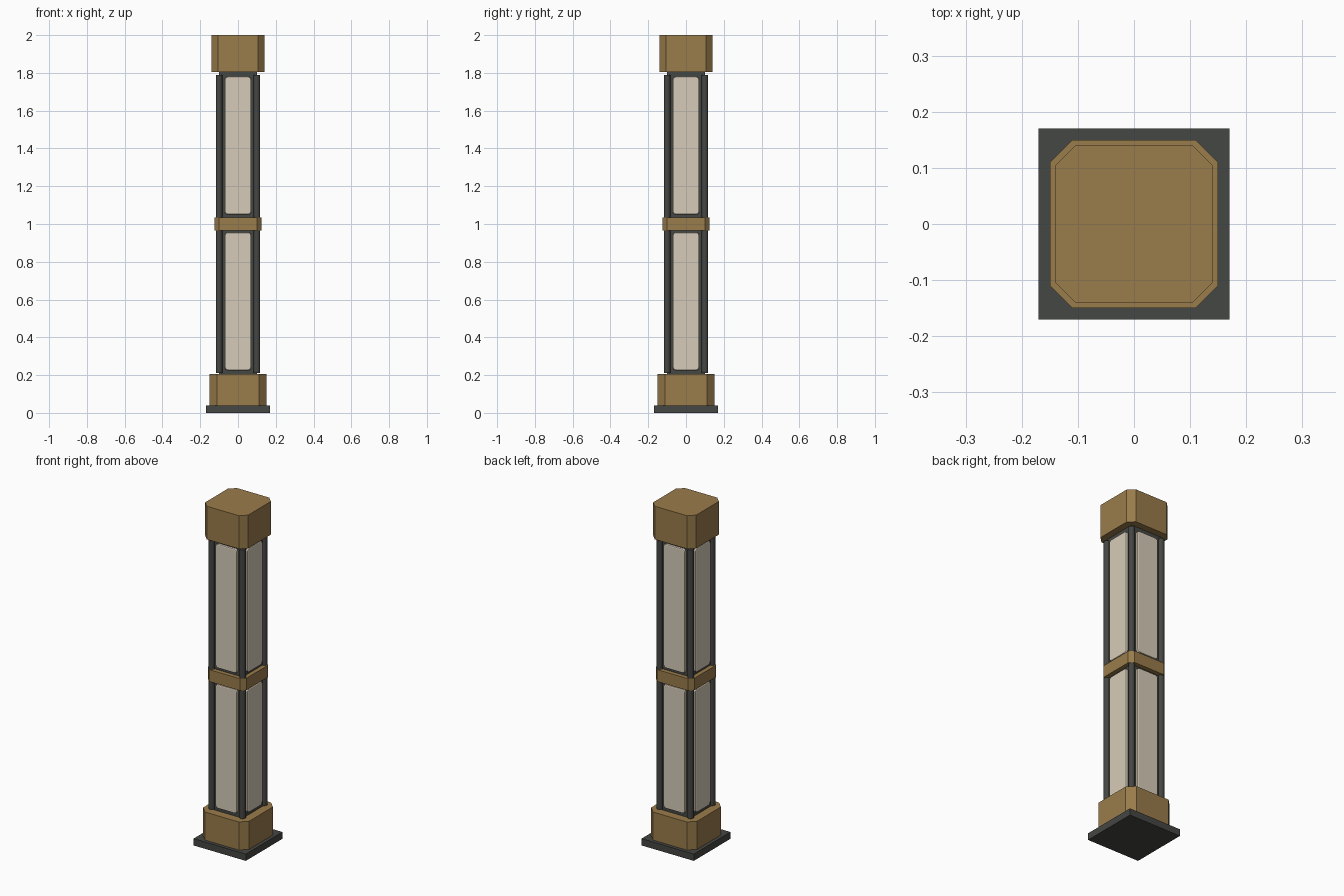
import bpy, bmesh, math
from mathutils import Matrix

if "Cube" in bpy.data.objects:
    bpy.data.objects.remove(bpy.data.objects["Cube"])


def material(name, rgb):
    m = bpy.data.materials.new(name)
    m.diffuse_color = (*rgb, 1)
    m.use_nodes = True
    m.node_tree.nodes["Principled BSDF"].inputs["Base Color"].default_value = m.diffuse_color
    return m


DARK = material("dark_metal", (0.06, 0.063, 0.056))
BRASS = material("brass", (0.32, 0.2, 0.07))
GLASS = material("frosted_glass", (0.68, 0.6, 0.48))


def finish(name, bm, mat):
    bmesh.ops.recalc_face_normals(bm, faces=bm.faces)
    mesh = bpy.data.meshes.new(name)
    bm.to_mesh(mesh)
    bm.free()
    ob = bpy.data.objects.new(name, mesh)
    bpy.context.collection.objects.link(ob)
    mesh.materials.append(mat)
    return ob


def block(name, half, z0, z1, mat, chamfer=0.0):
    """Square block with optional chamfered vertical edges."""
    c = half - chamfer
    bm = bmesh.new()
    pts = []
    for i in range(4):
        rot = Matrix.Rotation(i * math.pi / 2, 2)
        corner = [(half, c), (c, half)] if chamfer else [(half, half)]
        for p in corner:
            x, y = rot[0][0] * p[0] + rot[0][1] * p[1], rot[1][0] * p[0] + rot[1][1] * p[1]
            pts.append(bm.verts.new((x, y, z0)))
    face = bm.faces.new(pts)
    new = bmesh.ops.extrude_face_region(bm, geom=[face], use_keep_orig=True)["geom"]
    bmesh.ops.translate(bm, vec=(0, 0, z1 - z0),
                        verts=[v for v in new if isinstance(v, bmesh.types.BMVert)])
    return finish(name, bm, mat)


# Stacked body
block("base_plate", 0.17, 0, 0.04, DARK)
block("base_block", 0.15, 0.04, 0.205, BRASS, 0.04)
block("core", 0.10, 0.2, 1.81, DARK)
block("middle_band", 0.125, 0.965, 1.035, BRASS, 0.025)
block("top_cap", 0.14, 1.805, 2.0, BRASS, 0.035)

# Round corner posts
for i in range(4):
    a = math.pi / 4 + i * math.pi / 2
    r = 0.1 * math.sqrt(2)
    bm = bmesh.new()
    bmesh.ops.create_cone(bm, cap_ends=True, segments=16, radius1=0.0175, radius2=0.0175, depth=1.58,
                          matrix=Matrix.Translation((r * math.cos(a), r * math.sin(a), 1.0)))
    for f in bm.faces:
        f.smooth = len(f.verts) == 4
    finish(f"corner_post_{i + 1}", bm, DARK)

# Rounded light panels, upper and lower on every side
for level, z0, z1 in (("lower", 0.225, 0.955), ("upper", 1.05, 1.78)):
    for i in range(4):
        bm = bmesh.new()
        bmesh.ops.create_cube(bm, size=1, matrix=Matrix.Translation((0, -0.092, (z0 + z1) / 2))
                              @ Matrix.Diagonal((0.14, 0.04, z1 - z0, 1)))
        # round the outline corners, then soften the outer rim
        corners = [e for e in bm.edges if abs(e.verts[0].co.y - e.verts[1].co.y) > 0.01]
        bmesh.ops.bevel(bm, geom=corners, offset=0.018, segments=4, profile=0.5, affect='EDGES')
        rim = [e for e in bm.edges if all(v.co.y < -0.111 for v in e.verts)]
        bmesh.ops.bevel(bm, geom=rim, offset=0.006, segments=2, profile=0.5, affect='EDGES')
        bm.transform(Matrix.Rotation(i * math.pi / 2, 4, 'Z'))
        finish(f"{level}_panel_{i + 1}", bm, GLASS)
